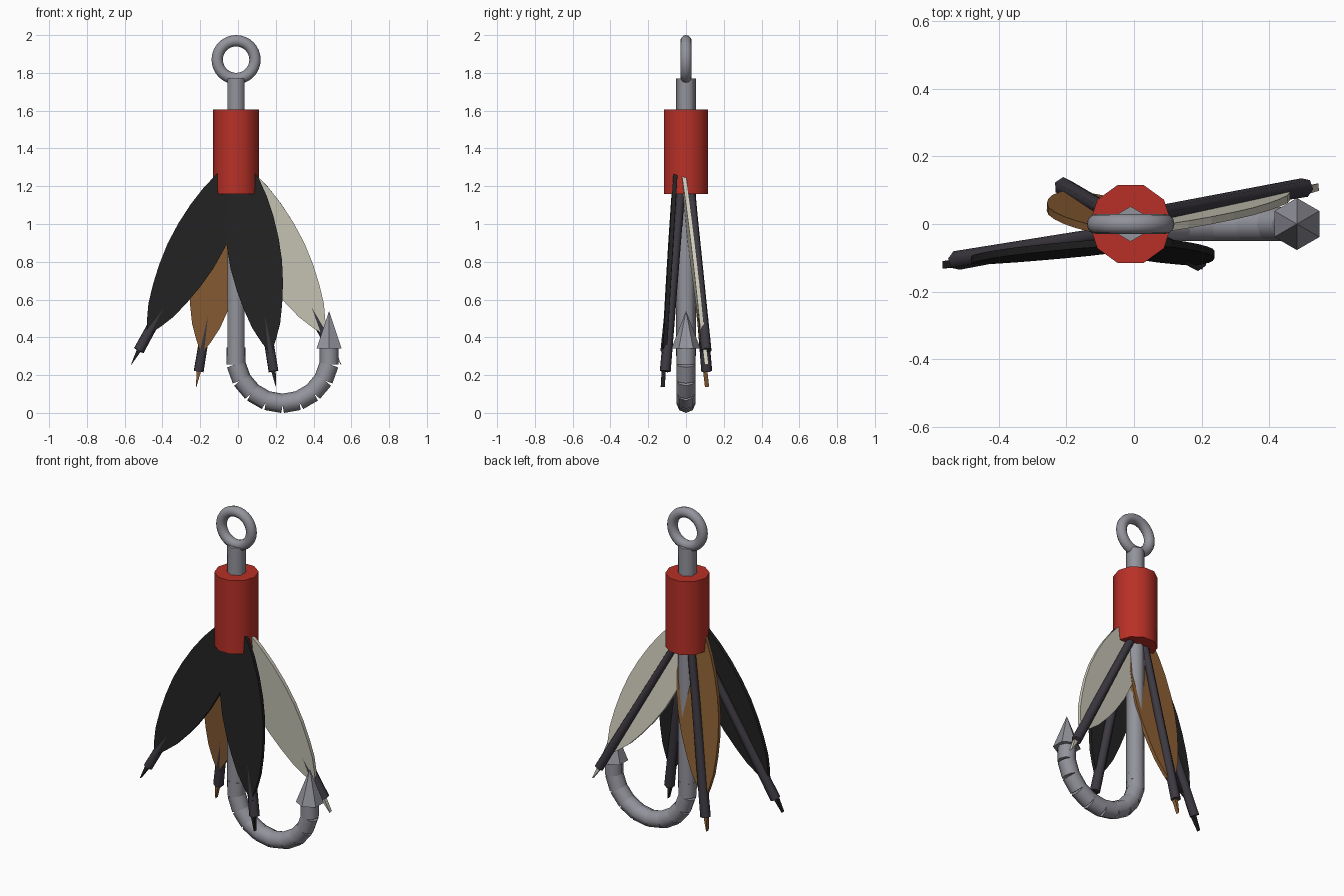
import bpy
import bmesh
import math
from mathutils import Vector, Matrix

cube = bpy.data.objects.get("Cube")
if cube:
    bpy.data.objects.remove(cube, do_unlink=True)


def material(name, rgb):
    mat = bpy.data.materials.new(name)
    mat.use_nodes = True
    mat.diffuse_color = (*rgb, 1)
    mat.node_tree.nodes["Principled BSDF"].inputs["Base Color"].default_value = (*rgb, 1)
    return mat


steel = material("steel grey", (0.29, 0.29, 0.33))
red = material("red paint", (0.48, 0.03, 0.02))
black = material("black feather", (0.016, 0.016, 0.016))
cream = material("cream feather", (0.62, 0.60, 0.50))
brown = material("brown feather", (0.26, 0.115, 0.035))
quill_grey = material("dark quill", (0.045, 0.04, 0.052))

AXIS_X = -0.01  # x of the shaft, ring and head


def finish(name, bm, mat, smooth=True):
    bmesh.ops.recalc_face_normals(bm, faces=bm.faces)
    mesh = bpy.data.meshes.new(name)
    bm.to_mesh(mesh)
    bm.free()
    mesh.materials.append(mat)
    if smooth:
        mesh.shade_smooth()
        mesh.set_sharp_from_angle(angle=math.radians(70))
    obj = bpy.data.objects.new(name, mesh)
    bpy.context.collection.objects.link(obj)
    return obj


def rod(name, start, end, r1, r2, sides, mat, smooth=True, spin=0):
    """Capped cylinder or cone running from start to end."""
    start, end = Vector(start), Vector(end)
    along = end - start
    turn = Vector((0, 0, 1)).rotation_difference(along).to_matrix().to_4x4()
    place = Matrix.Translation((start + end) / 2) @ turn @ Matrix.Rotation(spin, 4, "Z")
    bm = bmesh.new()
    bmesh.ops.create_cone(bm, cap_ends=True, segments=sides, radius1=r1, radius2=r2,
                          depth=along.length, matrix=place)
    return finish(name, bm, mat, smooth)


# Eye ring
bpy.ops.mesh.primitive_torus_add(major_radius=0.1, minor_radius=0.03, major_segments=32,
                                 minor_segments=12, location=(AXIS_X, 0, 1.87),
                                 rotation=(math.pi / 2, 0, 0))
ring = bpy.context.object
ring.name = "eye_ring"
ring.data.materials.append(steel)
ring.data.shade_smooth()

# Shaft and painted head
rod("shaft", (AXIS_X, 0, 0.3), (AXIS_X, 0, 1.77), 0.052, 0.052, 6, steel)
rod("head", (AXIS_X, 0, 1.16), (AXIS_X, 0, 1.605), 0.122, 0.122, 10, red,
    spin=math.radians(18))

# Hook bend: short straight segments around a half circle
BEND = Vector((0.236, 0, 0.3))
for i in range(10):
    a = math.radians(180 + 20 * i)
    centre = BEND + 0.246 * Vector((math.cos(a), 0, math.sin(a)))
    half = 0.045 * Vector((-math.sin(a), 0, math.cos(a)))
    rod(f"hook_segment_{i + 1}", centre - half, centre + half, 0.051, 0.051, 8, steel)

# Barb
rod("hook_barb", (0.482, 0, 0.34), (0.482, 0, 0.54), 0.077, 0, 6, steel, smooth=False)

# Vane half widths by distance down the quill
LEAF = [(-0.09, 0.05), (-0.03, 0.085), (0.07, 0.112), (0.18, 0.13), (0.3, 0.139),
        (0.42, 0.138), (0.54, 0.124), (0.65, 0.102), (0.75, 0.075), (0.83, 0.04),
        (0.88, 0.013), (1.0, 0.011), (1.08, 0.001)]


def feather(name, start, end, mat):
    start, end = Vector(start), Vector(end)
    rod(name + "_quill", start, end, 0.022, 0.029, 6, quill_grey)
    down = (end - start).normalized()
    side = down.cross(Vector((0, 1, 0))).normalized()
    bm = bmesh.new()
    previous = None
    for dist, width in LEAF:
        # The vane lies in front of the quill and meets it at the lower end
        mid = start + down * dist - Vector((0, 0.034 - 0.026 * dist, 0))
        row = [bm.verts.new(mid + side * width * s) for s in (-1, 1)]
        if previous:
            bm.faces.new((previous[0], previous[1], row[1], row[0]))
        previous = row
    vane = finish(name + "_vane", bm, mat, smooth=False)
    thick = vane.modifiers.new("thickness", "SOLIDIFY")
    thick.thickness = 0.022
    thick.offset = 0


# Feathers: a wide and a narrow pair, front and back
for where, m, wide_mat, narrow_mat in (("front", 1, black, black), ("back", -1, cream, brown)):
    feather(f"{where}_wide_feather", (AXIS_X - 0.04 * m, -0.025 * m, 1.2),
            (AXIS_X - 0.515 * m, -0.108 * m, 0.33), wide_mat)
    feather(f"{where}_narrow_feather", (AXIS_X + 0.04 * m, -0.025 * m, 1.2),
            (AXIS_X + 0.198 * m, -0.11 * m, 0.22), narrow_mat)
